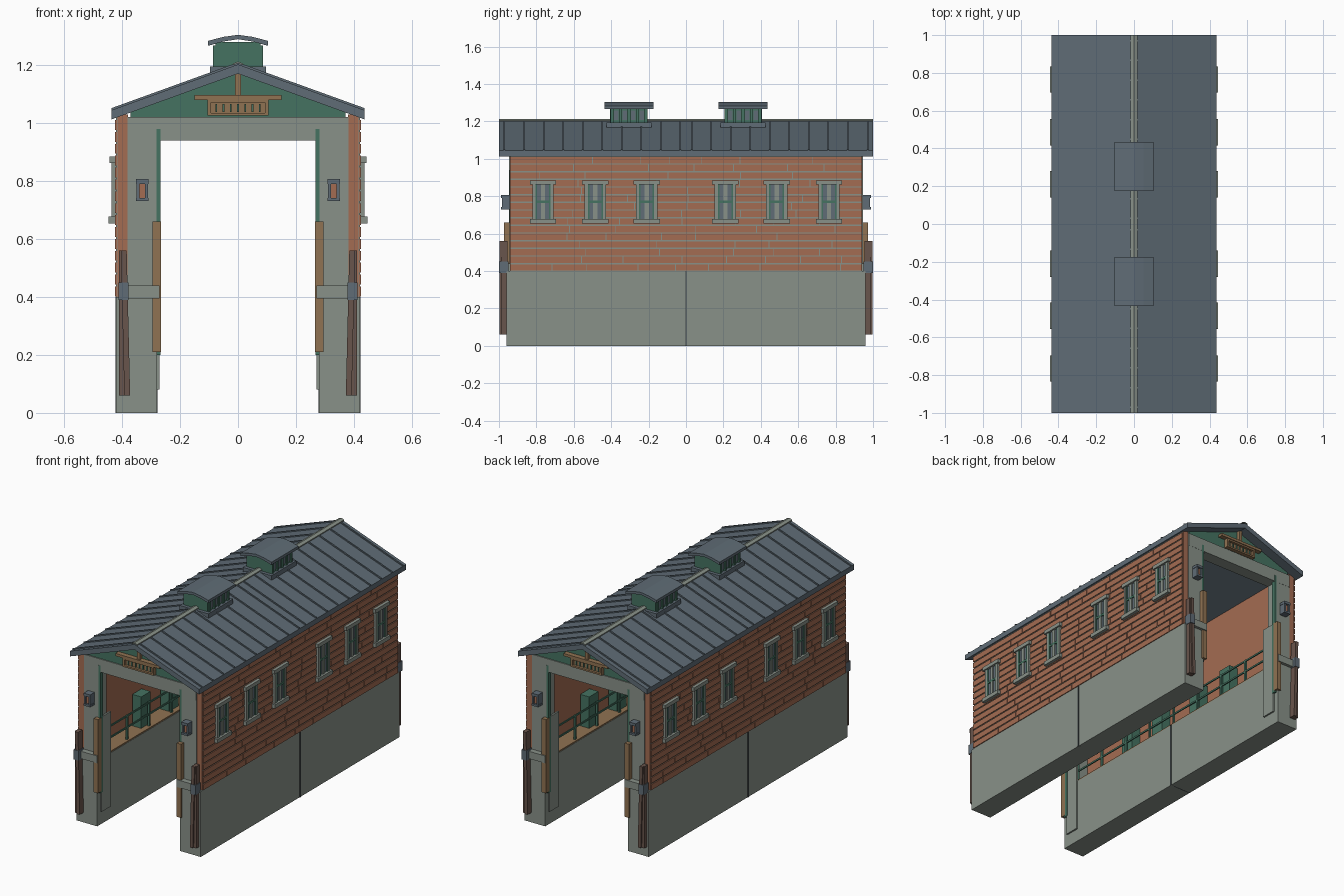
import bpy, bmesh, random
from mathutils import Vector, Matrix

random.seed(4)
if "Cube" in bpy.data.objects:
    bpy.data.objects.remove(bpy.data.objects["Cube"], do_unlink=True)


def material(name, rgb):
    m = bpy.data.materials.new(name)
    m.use_nodes = True
    m.diffuse_color = (*rgb, 1)
    m.node_tree.nodes["Principled BSDF"].inputs["Base Color"].default_value = (*rgb, 1)
    return m


CONCRETE = material("grey concrete", (.25, .285, .25))
BRICK = material("red brick", (.37, .15, .085))
GREEN = material("green paint", (.06, .17, .12))
SLATE = material("blue grey metal", (.115, .15, .18))
WOOD = material("tan wood", (.28, .17, .085))
TIMBER = material("dark timber", (.14, .09, .072))
DARK = material("dark joint", (.05, .06, .065))


def finish(name, bm, mat):
    bmesh.ops.recalc_face_normals(bm, faces=bm.faces[:])
    me = bpy.data.meshes.new(name)
    bm.to_mesh(me)
    bm.free()
    me.materials.append(mat)
    ob = bpy.data.objects.new(name, me)
    bpy.context.collection.objects.link(ob)
    return ob


def add_box(bm, x0, x1, y0, y1, z0, z1, lean=0):
    """Box from its limits; lean shifts the top sideways."""
    verts = bmesh.ops.create_cube(bm, size=1)["verts"]
    for v in verts:
        t = v.co + Vector((.5, .5, .5))
        v.co = (x0 + (x1 - x0) * t.x + lean * t.z,
                y0 + (y1 - y0) * t.y, z0 + (z1 - z0) * t.z)


def mirror(bm, axis):
    """Add a mirrored copy of everything across one axis."""
    copy = bmesh.ops.duplicate(bm, geom=bm.verts[:] + bm.edges[:] + bm.faces[:])
    verts = [g for g in copy["geom"] if isinstance(g, bmesh.types.BMVert)]
    scale = Vector((-1 if axis == "x" else 1, -1 if axis == "y" else 1, 1))
    bmesh.ops.scale(bm, vec=scale, verts=verts)


def part(name, mat, boxes, axes=""):
    bm = bmesh.new()
    for b in boxes:
        add_box(bm, *b)
    for a in axes:
        mirror(bm, a)
    return finish(name, bm, mat)


def extrude_profile(name, mat, points, y0, y1, axes=""):
    """Extrude an x-z outline along y."""
    bm = bmesh.new()
    face = bm.faces.new([bm.verts.new((x, y0, z)) for x, z in points])
    ext = bmesh.ops.extrude_face_region(bm, geom=[face])
    moved = [g for g in ext["geom"] if isinstance(g, bmesh.types.BMVert)]
    bmesh.ops.translate(bm, vec=(0, y1 - y0, 0), verts=moved)
    for a in axes:
        mirror(bm, a)
    return finish(name, bm, mat)


# Foundation walls with a centre joint and inner slot panels
part("foundation_wall", CONCRETE, [(.28, .42, -.96, .96, 0, .4)], "x")
part("foundation_joint", DARK, [(.277, .423, -.004, .004, 0, .4)], "x")
part("slot_panel", CONCRETE, [(.27, .281, .84, .93, .08, .66)], "xy")
part("walkway", WOOD, [(.282, .38, -.9, .9, .4, .408)], "x")

# Brick side walls: core, mortar skin, raised courses
part("wall_core", BRICK, [(.38, .416, -.94, .94, .4, 1.03)], "x")
part("wall_mortar", CONCRETE, [(.416, .42, -.938, .938, .4, 1.02)], "x")
courses = []
for i in range(15):
    z = .402 + i * .041
    y = -.94
    while y < .94:
        end = y + random.uniform(.15, .45)
        end = .94 if end > .84 else end
        courses.append((.418, .425, y, end, z, z + .034))
        y = end + (.005 if end < .94 else 0)
part("brick_course", BRICK, courses, "x")

# Portal frames at both ends
part("portal_pillar", CONCRETE, [(.28, .381, .87, .945, .4, 1.02)], "xy")
part("portal_lintel", CONCRETE, [(-.38, .38, .87, .946, .94, 1.02)], "y")
part("portal_edge_strip", GREEN, [(.268, .281, .92, .947, .2, .98)], "xy")
part("portal_plank", WOOD, [(.266, .295, .94, .972, .21, .66)], "xy")
part("fender_timber", TIMBER, [(.372, .392, .955, .997, .06, .56, .012),
                               (.392, .41, .955, .988, .06, .56, 0)], "xy")
part("fender_strap", CONCRETE, [(.27, .4, .94, .978, .395, .44)], "xy")
part("fender_bracket", SLATE, [(.378, .412, .95, 1, .39, .45)], "xy")

# Wall lamps
part("lamp_case", SLATE, [(.31, .32, .94, .985, .735, .8), (.34, .35, .94, .985, .735, .8),
                          (.308, .352, .94, .988, .79, .806),
                          (.308, .352, .94, .988, .73, .742)], "xy")
part("lamp_glass", BRICK, [(.32, .34, .94, .975, .742, .79)], "xy")

# Gables with trim and a slatted plaque
extrude_profile("gable", GREEN, [(-.37, 1.02), (.37, 1.02), (.37, 1.045), (0, 1.18), (-.37, 1.045)],
                .9, .94, "y")
part("gable_trim", WOOD, [(-.15, .15, .93, .97, 1.08, 1.096), (-.01, .01, .93, .96, 1.09, 1.17)], "y")
part("plaque_frame", WOOD, [(-.105, .105, .935, .965, 1.07, 1.08),
                            (-.105, .105, .935, .965, 1.025, 1.035),
                            (-.105, -.093, .935, .965, 1.03, 1.075),
                            (.093, .105, .935, .965, 1.03, 1.075)], "y")
part("plaque_board", WOOD, [(-.1, .1, .935, .95, 1.03, 1.075)], "y")
part("plaque_slats", GREEN, [(x * .025 - .003, x * .025 + .003, .945, .956, 1.038, 1.066)
                             for x in range(-3, 4)], "y")

# Roof, standing seams and ridge cap
extrude_profile("roof", SLATE, [(0, 1.202), (.437, 1.044), (.437, 1.012), (0, 1.17),
                                (-.437, 1.012), (-.437, 1.044)], -1, 1)
for i in range(10):
    y = .03 + i * .1045
    extrude_profile("roof_seam", SLATE, [(.0, 1.2), (.437, 1.042), (.437, 1.051), (0, 1.209)],
                    y - .004, y + .004, "xy")
extrude_profile("ridge_cap", CONCRETE, [(-.018, 1.199), (0, 1.206), (.018, 1.199),
                                        (.018, 1.205), (0, 1.212), (-.018, 1.205)], -1, 1)

# Cupolas with louvres and curved-over roofs
for c in (-.305, .305):
    part("cupola_base", SLATE, [(-.097, .097, c - .12, c + .12, 1.165, 1.195)])
    part("cupola_body", GREEN, [(-.078, .078, c - .1, c + .1, 1.17, 1.28)])
    part("cupola_post", GREEN, [(.076, .087, c + d - .008, c + d + .008, 1.195, 1.268)
                                for d in (-.09, -.045, 0, .045, .09)], "x")
    part("cupola_louvre", SLATE, [(.076, .082, c + d - .012, c + d + .012, 1.208, 1.258)
                                  for d in (-.0675, -.0225, .0225, .0675)], "x")
    extrude_profile("cupola_roof", SLATE, [(-.104, 1.266), (-.05, 1.281), (0, 1.289), (.05, 1.281),
                                           (.104, 1.266), (.104, 1.283), (.05, 1.297), (0, 1.304),
                                           (-.05, 1.297), (-.104, 1.283)], c - .13, c + .13)

# Side windows
for y in (.21, .485, .765):
    part("window_frame", CONCRETE, [(.41, .436, y - .057, y - .04, .67, .87),
                                    (.41, .436, y + .04, y + .057, .67, .87),
                                    (.41, .444, y - .07, y + .07, .862, .885),
                                    (.41, .446, y - .07, y + .07, .653, .677)], "xy")
    part("window_pane", SLATE, [(.41, .428, y - .042, y + .042, .67, .87)], "xy")
    part("window_sash", GREEN, [(.42, .435, y - .042, y - .032, .675, .865),
                                (.42, .435, y + .032, y + .042, .675, .865),
                                (.42, .435, y - .04, y + .04, .765, .778)], "xy")
    part("window_mullion", CONCRETE, [(.42, .434, y - .011, y + .011, .675, .865)], "xy")

# Walkway railing and cabinets
part("railing", GREEN, [(.296, .303, -.86, .86, z, z + .01) for z in (.475, .545)] +
     [(.294, .305, y * .215 - .006, y * .215 + .006, .4, .555) for y in range(-4, 5)], "x")
part("cabinet", GREEN, [(.315, .375, y - .045, y + .045, .405, .6) for y in (.17, .44)], "xy")
